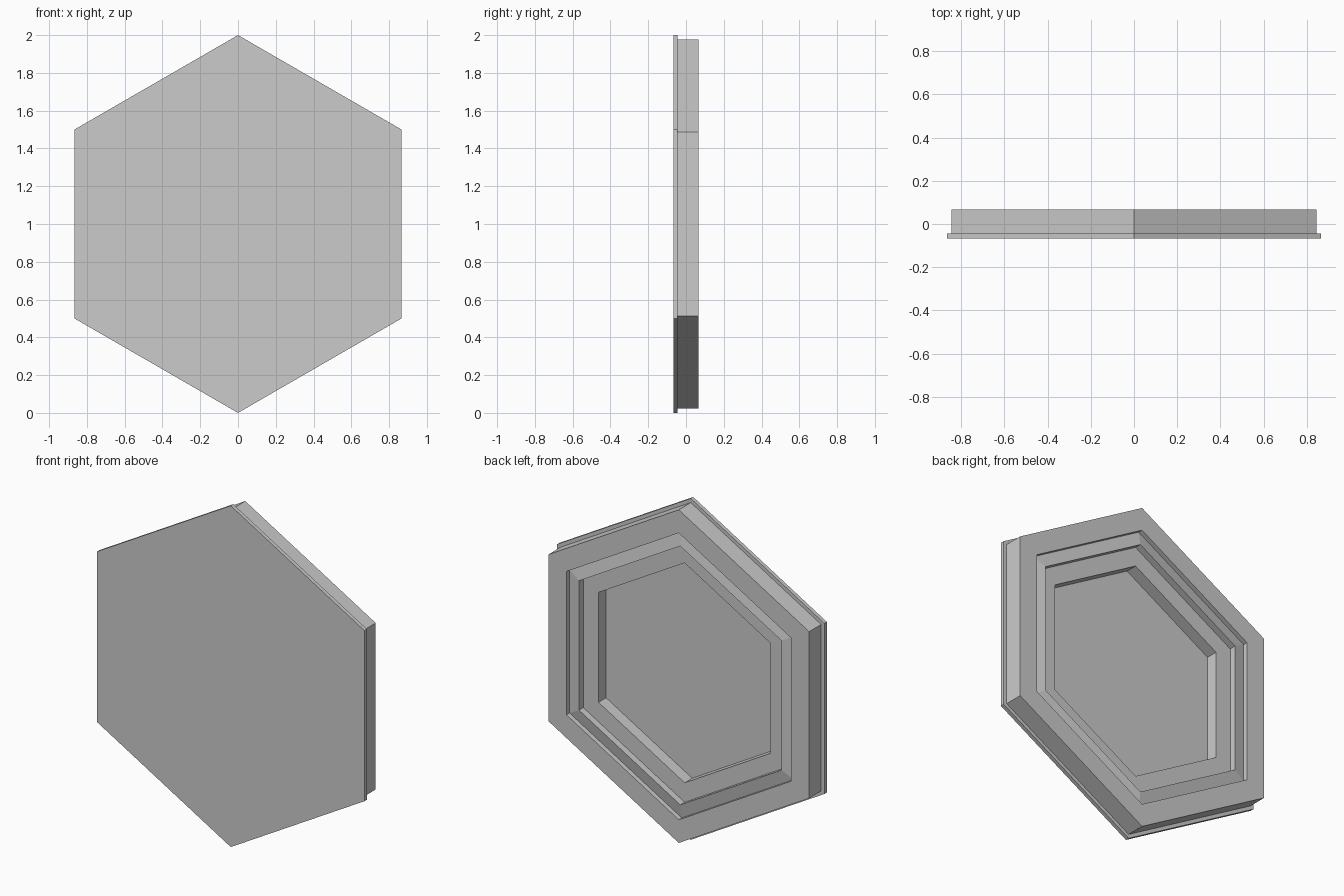
import bpy, bmesh
from math import sin, cos, radians

cube = bpy.data.objects.get("Cube")
if cube:
    bpy.data.objects.remove(cube, do_unlink=True)

SIDES = 6
CENTER_Z = 1.0

grey = bpy.data.materials.new("plain grey")
grey.use_nodes = True
colour = (0.6, 0.6, 0.6, 1)
grey.diffuse_color = colour
grey.node_tree.nodes["Principled BSDF"].inputs["Base Color"].default_value = colour


def hex_solid(name, profile, closed):
    """Sweep (corner radius, y) points around six corners.
    A closed profile makes a ring; an open one is capped at both ends."""
    bm = bmesh.new()
    rings = []
    for radius, y in profile:
        angles = [radians(90 + 360 / SIDES * i) for i in range(SIDES)]
        rings.append([bm.verts.new((radius * cos(a), y, CENTER_Z + radius * sin(a)))
                      for a in angles])
    pairs = list(zip(rings, rings[1:]))
    if closed:
        pairs.append((rings[-1], rings[0]))
    else:
        bm.faces.new(rings[0])
        bm.faces.new(rings[-1])
    for a, b in pairs:
        for i in range(SIDES):
            j = (i + 1) % SIDES
            bm.faces.new((a[i], a[j], b[j], b[i]))
    bmesh.ops.recalc_face_normals(bm, faces=bm.faces)
    mesh = bpy.data.meshes.new(name)
    bm.to_mesh(mesh)
    bm.free()
    mesh.materials.append(grey)
    obj = bpy.data.objects.new(name, mesh)
    bpy.context.collection.objects.link(obj)
    return obj


FRONT, SEAM, BACK = -0.067, -0.044, 0.067
OPENING = 0.644

# Front plate with a shallow pocket behind it
hex_solid("front_plate", [
    (OPENING, -0.057), (OPENING, SEAM), (1.0, SEAM), (1.0, FRONT)], closed=False)

# Back frame: outer wall, rim, bevelled ridge, flat ledge, opening
hex_solid("back_frame", [
    (0.976, SEAM), (0.976, BACK),
    (0.84, BACK), (0.84, BACK - 0.028),
    (0.758, BACK - 0.014), (0.758, BACK - 0.054),
    (OPENING, BACK - 0.054), (OPENING, SEAM)], closed=True)
